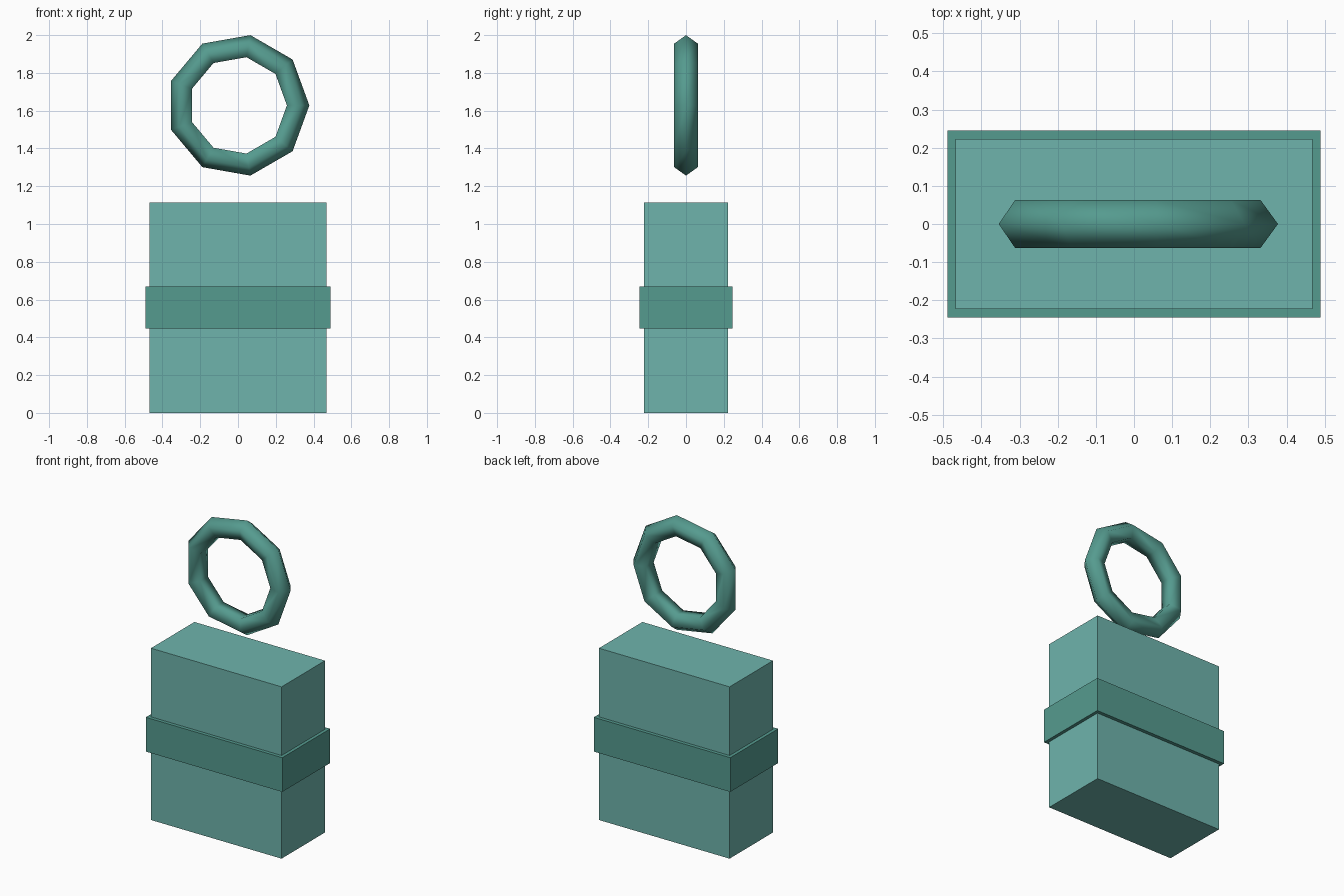
import bpy, bmesh
from math import sin, cos, tau
from mathutils import Matrix

if "Cube" in bpy.data.objects:
    bpy.data.objects.remove(bpy.data.objects["Cube"])


def colour(name, rgb):
    mat = bpy.data.materials.new(name)
    mat.diffuse_color = (*rgb, 1)
    mat.use_nodes = True
    mat.node_tree.nodes["Principled BSDF"].inputs["Base Color"].default_value = mat.diffuse_color
    return mat


def add_object(name, bm, mat, smooth=False):
    bmesh.ops.recalc_face_normals(bm, faces=bm.faces)
    for f in bm.faces:
        f.smooth = smooth
    mesh = bpy.data.meshes.new(name)
    bm.to_mesh(mesh)
    bm.free()
    mesh.materials.append(mat)
    obj = bpy.data.objects.new(name, mesh)
    bpy.context.collection.objects.link(obj)
    return obj


def box(name, size, z, mat):
    bm = bmesh.new()
    bmesh.ops.create_cube(bm, size=1, matrix=Matrix.Translation((0, 0, z)) @ Matrix.Diagonal((*size, 1)))
    return add_object(name, bm, mat)


def upright_ring(name, major, minor, sides, section, z, mat):
    bm = bmesh.new()
    loops = []
    for i in range(sides):
        a = tau * i / sides
        loop = []
        for j in range(section):
            b = tau * j / section
            r = major + minor * cos(b)
            loop.append(bm.verts.new((r * cos(a), minor * sin(b), z + r * sin(a))))
        loops.append(loop)
    for i in range(sides):
        p, q = loops[i], loops[(i + 1) % sides]
        for j in range(section):
            k = (j + 1) % section
            bm.faces.new((p[j], q[j], q[k], p[k]))
    return add_object(name, bm, mat, smooth=True)


light_teal = colour("light_teal", (0.156, 0.456, 0.413))
dark_teal = colour("dark_teal", (0.091, 0.328, 0.275))

# Rectangular body with a wider band around its middle
box("body", (0.937, 0.445, 1.114), 0.557, light_teal)
box("band", (0.979, 0.491, 0.222), 0.558, dark_teal)

# Nine-sided ring with a five-sided section, floating above the body
upright_ring("ring", 0.312, 0.0655, 9, 5, 1.628, dark_teal)
